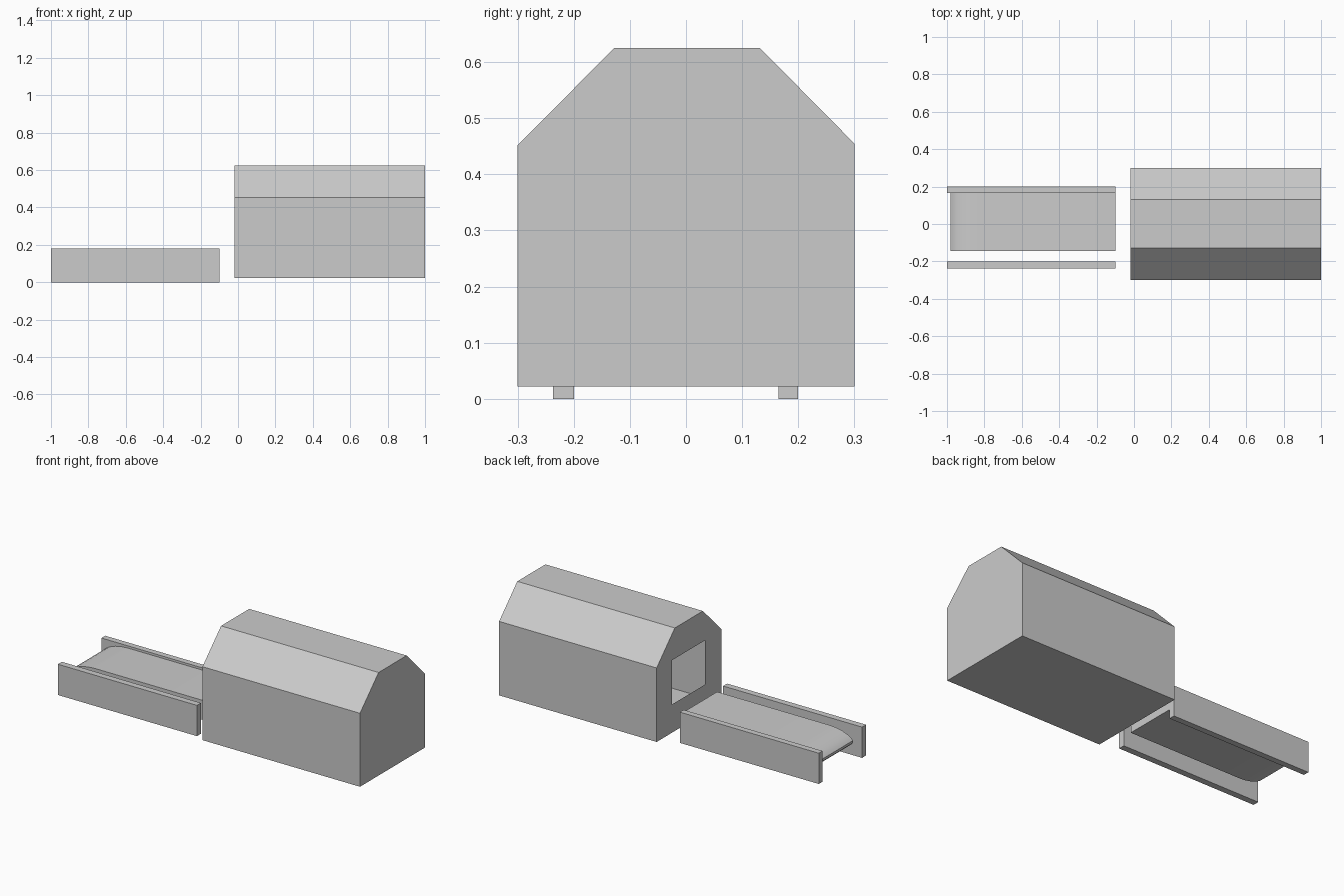
import bpy, bmesh

if "Cube" in bpy.data.objects:
    bpy.data.objects.remove(bpy.data.objects["Cube"])


def make_object(name, bm):
    bmesh.ops.recalc_face_normals(bm, faces=bm.faces)
    mesh = bpy.data.meshes.new(name)
    bm.to_mesh(mesh)
    bm.free()
    obj = bpy.data.objects.new(name, mesh)
    bpy.context.collection.objects.link(obj)
    return obj


def bridge(bm, a, b):
    n = len(a)
    for i in range(n):
        j = (i + 1) % n
        bm.faces.new((a[i], a[j], b[j], b[i]))


def side_prism(name, profile, y0, y1):
    """Extrude an (x, z) profile along y, closed at both ends."""
    bm = bmesh.new()
    a = [bm.verts.new((x, y0, z)) for x, z in profile]
    b = [bm.verts.new((x, y1, z)) for x, z in profile]
    bridge(bm, a, b)
    bm.faces.new(a)
    bm.faces.new(b)
    return make_object(name, bm)


# Housing: thin hollow shell with chamfered roof and a window at the belt end
outline = [(-0.3, 0.022), (0.3, 0.022), (0.3, 0.455), (0.132, 0.625),
           (-0.128, 0.625), (-0.3, 0.452)]
window = [(-0.145, 0.187), (0.16, 0.187), (0.16, 0.446), (-0.145, 0.446)]
bm = bmesh.new()
near = [bm.verts.new((-0.02, y, z)) for y, z in outline]
far = [bm.verts.new((1.0, y, z)) for y, z in outline]
hole = [bm.verts.new((-0.02, y, z)) for y, z in window]
bridge(bm, near, far)
bm.faces.new(far)
bm.faces.new((near[0], near[1], hole[1], hole[0]))
bm.faces.new((near[1], near[2], hole[2], hole[1]))
bm.faces.new((near[2], near[3], near[4], near[5], hole[3], hole[2]))
bm.faces.new((near[5], near[0], hole[0], hole[3]))
make_object("housing", bm)

# Side rails of the conveyor
rail = [(-1.0, 0.0), (-0.1, 0.0), (-0.1, 0.18), (-1.0, 0.18)]
side_prism("rail_front", rail, -0.237, -0.2)
side_prism("rail_back", rail, 0.165, 0.2)

# Conveyor belt with a rounded outer end
nose = [(-0.83, 0.167), (-0.87, 0.164), (-0.91, 0.156), (-0.945, 0.143),
        (-0.967, 0.13), (-0.98, 0.117)]
mid = 0.11
belt_profile = ([(-0.1, 0.167)] + nose
                + [(x, 2 * mid - z) for x, z in reversed(nose)]
                + [(-0.1, 2 * mid - 0.167)])
belt = side_prism("belt", belt_profile, -0.145, 0.168)
bpy.context.view_layer.objects.active = belt
belt.select_set(True)
bpy.ops.object.shade_smooth_by_angle()
